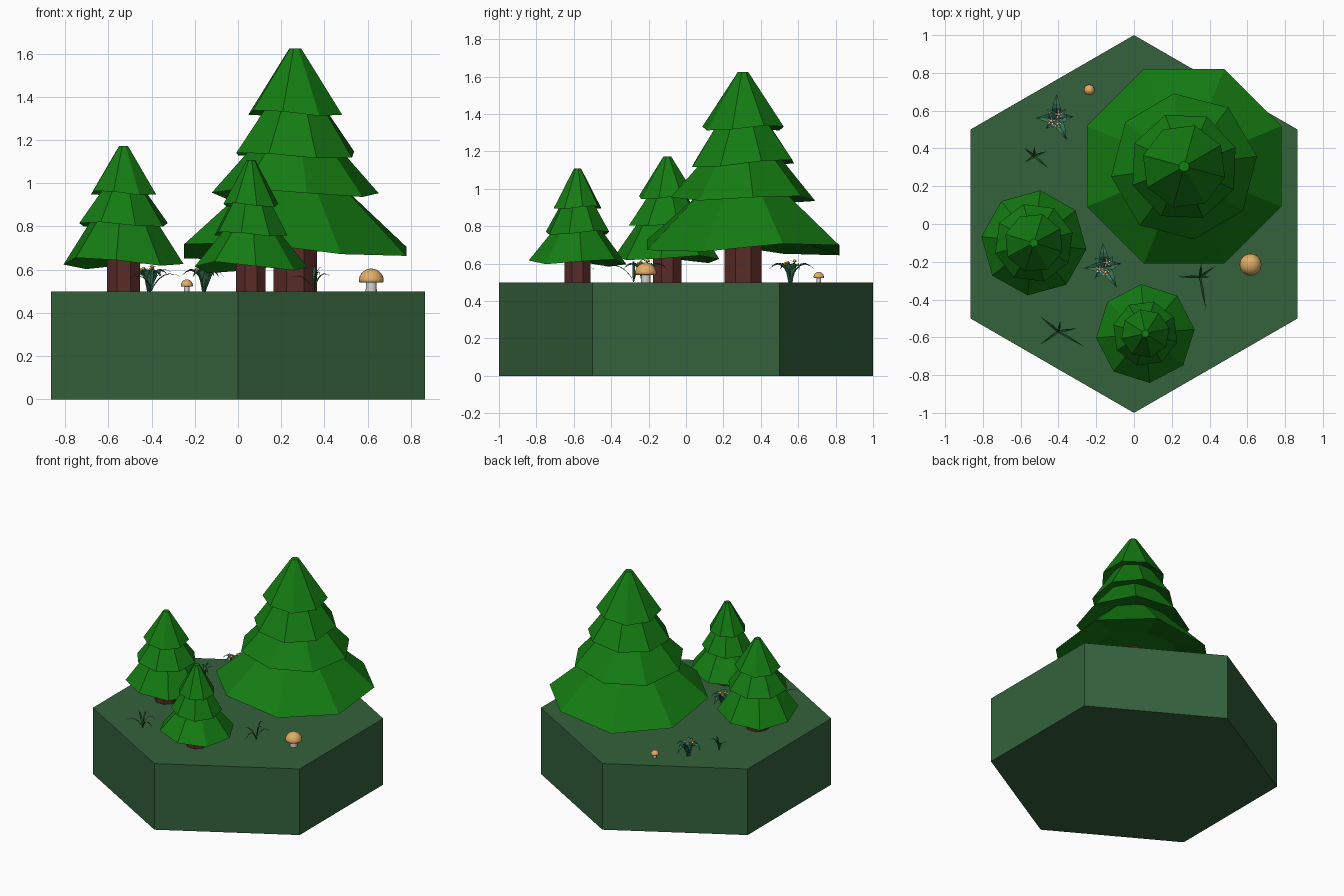
import bpy, bmesh
from math import sin, cos, pi, radians
from mathutils import Vector, Matrix

if "Cube" in bpy.data.objects:
    bpy.data.objects.remove(bpy.data.objects["Cube"])

GROUND = 0.5


def material(name, r, g, b):
    m = bpy.data.materials.new(name)
    m.diffuse_color = (r, g, b, 1)
    m.use_nodes = True
    m.node_tree.nodes["Principled BSDF"].inputs["Base Color"].default_value = m.diffuse_color
    return m


SOIL = material("moss", 0.035, 0.12, 0.045)
NEEDLE = material("needles", 0.007, 0.2, 0.006)
BARK = material("bark", 0.1, 0.024, 0.02)
CAP = material("mushroom_cap", 0.75, 0.42, 0.13)
STALK = material("stalk", 0.65, 0.62, 0.58)
LEAF = material("leaf", 0.04, 0.19, 0.1)
GRASS = material("grass", 0.02, 0.1, 0.035)
PETAL = material("petal", 0.75, 0.72, 0.85)
POLLEN = material("pollen", 0.85, 0.55, 0.03)


def finish(bm, name, mat, smooth=False):
    if not name.startswith(("leaf", "grass", "petals")):
        bmesh.ops.recalc_face_normals(bm, faces=bm.faces)
    for f in bm.faces:
        f.smooth = smooth
    me = bpy.data.meshes.new(name)
    bm.to_mesh(me)
    bm.free()
    me.materials.append(mat)
    ob = bpy.data.objects.new(name, me)
    bpy.context.collection.objects.link(ob)
    return ob


def loft(bm, rings):
    """Join rings of points into a closed solid."""
    rows = [[bm.verts.new(p) for p in ring] for ring in rings]
    n = len(rows[0])
    for a, b in zip(rows, rows[1:]):
        for i in range(n):
            j = (i + 1) % n
            bm.faces.new((a[i], a[j], b[j], b[i]))
    bm.faces.new(rows[0][::-1])
    bm.faces.new(rows[-1])


def ring(x, y, r, z, n=8, rot=0.0, saddle=0.0, tilt=0.0):
    out = []
    for i in range(n):
        a = rot + 2 * pi * i / n
        out.append((x + r * cos(a), y + r * sin(a),
                    z + saddle * sin(2 * a) - tilt * sin(a)))
    return out


def lathe(name, x, y, profile, mat, n=8, rot=0.0, smooth=False):
    bm = bmesh.new()
    loft(bm, [ring(x, y, r, z, n, rot) for r, z in profile])
    return finish(bm, name, mat, smooth)


def tree(name, x, y, trunk_r, trunk_top, tiers):
    lathe(name + "_trunk", x, y, [(trunk_r, GROUND), (trunk_r, trunk_top)],
          BARK, 8, pi / 8)
    bm = bmesh.new()
    for r, z, r_top, z_top, rot, saddle, tilt in tiers:
        a = radians(rot)
        loft(bm, [ring(x, y, r * 0.55, z + 0.04, 8, a),
                  ring(x, y, r, z, 8, a, saddle, tilt),
                  ring(x, y, r_top, z_top, 8, a)])
    finish(bm, name + "_branches", NEEDLE)


# Hexagonal ground block
lathe("ground_block", 0, 0, [(1, 0), (1, GROUND)], SOIL, 6, pi / 2)

# Three conifers: tier = rim radius, rim z, top radius, top z, turn, saddle, tilt
tree("large_tree", 0.265, 0.305, 0.108, 0.8, [
    (0.557, 0.685, 0.22, 1.0, 22.5, 0.038, 0.015),
    (0.39, 0.95, 0.19, 1.18, 8, 0.02, 0.01),
    (0.29, 1.135, 0.13, 1.37, 20, 0.015, -0.01),
    (0.225, 1.325, 0.028, 1.625, 30, 0.015, 0.0)])
tree("left_tree", -0.53, -0.1, 0.082, 0.7, [
    (0.28, 0.63, 0.15, 0.83, 38, 0.02, 0.01),
    (0.212, 0.81, 0.1, 0.97, 15, 0.012, 0.0),
    (0.158, 0.955, 0.022, 1.172, 28, 0.012, 0.0)])
tree("front_tree", 0.06, -0.58, 0.074, 0.68, [
    (0.262, 0.61, 0.12, 0.79, 5, 0.02, 0.01),
    (0.175, 0.765, 0.09, 0.92, 30, 0.012, 0.0),
    (0.13, 0.9, 0.02, 1.107, 12, 0.01, 0.0)])


# Mushrooms with domed caps
def mushroom(name, x, y, r, base, top):
    lathe(name + "_stalk", x, y, [(r * 0.45, GROUND), (r * 0.4, base + 0.01)],
          STALK, 16, smooth=False)
    dome = [(r * 0.5, base + r * 0.1), (r * 0.9, base)]
    for i in range(9):
        a = i / 8 * pi / 2 * 0.96
        dome.append((r * cos(a), base + r * 0.12 + (top - base - r * 0.12) * sin(a)))
    lathe(name + "_cap", x, y, dome, CAP, 24, smooth=True)


mushroom("large_mushroom", 0.617, -0.215, 0.058, 0.54, 0.605)
mushroom("small_mushroom", -0.237, 0.71, 0.028, 0.522, 0.555)


# Curved, creased blade used for leaves and grass
def blade(bm, x, y, angle, length, height, width, arc=0.75):
    d = Vector((cos(angle), sin(angle), 0))
    s = Vector((-d.y, d.x, 0))
    prev = None
    for i in range(7):
        t = i / 6
        p = Vector((x, y, GROUND)) + d * length * t ** 1.3
        p.z += height * sin(pi * t * arc)
        w = width * (0.3 + 0.7 * sin(pi * t ** 0.8)) * (1 - t ** 4) / 2
        up = Vector((0, 0, w * 0.5))
        row = [bm.verts.new(q) for q in (p - s * w + up, p, p + s * w + up)]
        if prev:
            for k in range(2):
                bm.faces.new((prev[k + 1], prev[k], row[k], row[k + 1]))
        prev = row
    bmesh.ops.remove_doubles(bm, verts=prev, dist=1e-5)


# Flowering plants: leaf rosette, stems, petals, yellow centres
def flower_plant(name, x, y, turn):
    bm = bmesh.new()
    for deg, length in ((90, 0.13), (5, 0.09), (-65, 0.13), (180, 0.11),
                        (45, 0.07), (225, 0.08), (135, 0.07)):
        blade(bm, x, y, radians(deg + turn), length, 0.095, 0.05)
    finish(bm, "leaves_" + name, LEAF)
    petals, centres, stems = bmesh.new(), bmesh.new(), bmesh.new()
    for dx, dy, z in ((0.012, 0.02, 0.61), (-0.028, -0.015, 0.6), (0.005, -0.03, 0.595)):
        c = Vector((x + dx, y + dy, z))
        loft(stems, [ring(x + dx * 0.3, y + dy * 0.3, 0.004, GROUND, 5),
                     ring(c.x, c.y, 0.003, z, 5)])
        for i in range(5):
            a = 2 * pi * i / 5 + dx * 40
            pts = [(0.003, 0, 0), (0.015, -0.35, 0.004), (0.027, 0, 0.006), (0.015, 0.35, 0.004)]
            petals.faces.new([petals.verts.new(
                c + Vector((r * cos(a + b), r * sin(a + b), h))) for r, b, h in pts])
        bmesh.ops.create_uvsphere(centres, u_segments=10, v_segments=6, radius=0.009,
                                  matrix=Matrix.Translation(c + Vector((0, 0, 0.004))))
    finish(stems, "stems_" + name, LEAF)
    finish(petals, "petals_" + name, PETAL)
    finish(centres, "centres_" + name, POLLEN, True)


flower_plant("back", -0.41, 0.56, 0)
flower_plant("middle", -0.155, -0.225, 5)


# Grass tufts: (angle, length, height) for every blade
def grass(name, x, y, blades):
    bm = bmesh.new()
    for deg, length, height in blades:
        blade(bm, x, y, radians(deg), length, height, 0.014, 0.7)
    finish(bm, "grass_" + name, GRASS)


grass("right", 0.35, -0.28, [(180, 0.12, 0.07), (35, 0.1, 0.08), (-80, 0.18, 0.09),
                             (85, 0.08, 0.12), (0, 0.05, 0.11)])
grass("front", -0.4, -0.57, [(140, 0.13, 0.08), (-30, 0.16, 0.08), (215, 0.12, 0.07),
                             (10, 0.1, 0.1), (80, 0.06, 0.11)])
grass("back", -0.53, 0.36, [(140, 0.07, 0.07), (-40, 0.1, 0.07), (215, 0.06, 0.06),
                            (20, 0.07, 0.08), (85, 0.05, 0.09)])
